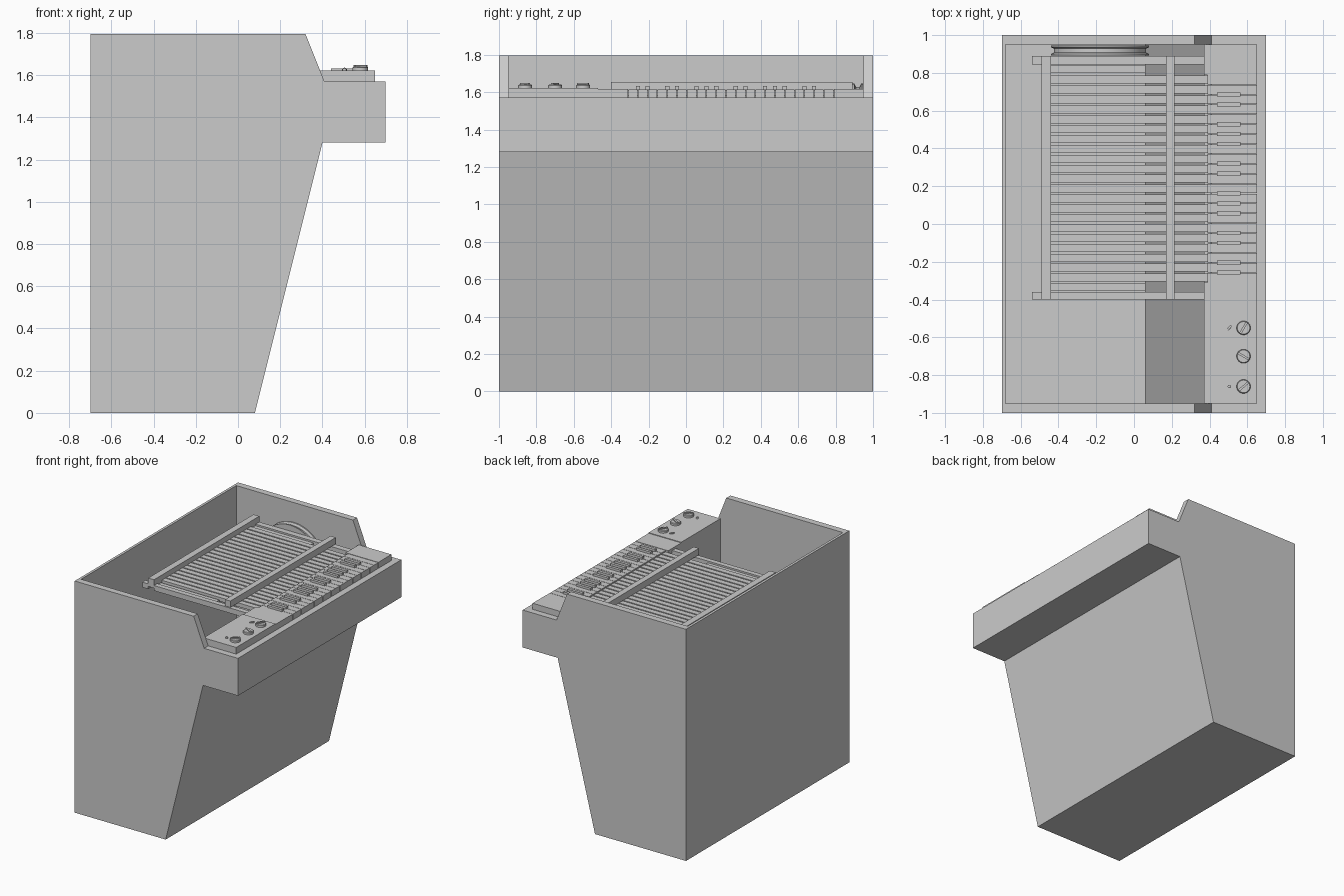
import bpy, bmesh, math
from mathutils import Matrix

if "Cube" in bpy.data.objects:
    bpy.data.objects.remove(bpy.data.objects["Cube"])


def finish(name, bm):
    bmesh.ops.recalc_face_normals(bm, faces=bm.faces)
    me = bpy.data.meshes.new(name)
    bm.to_mesh(me)
    bm.free()
    ob = bpy.data.objects.new(name, me)
    bpy.context.collection.objects.link(ob)
    return ob


def prism(name, profile, y0, y1):
    """Extrude an (x, z) profile along y."""
    bm = bmesh.new()
    face = bm.faces.new([bm.verts.new((x, y0, z)) for x, z in profile])
    ext = bmesh.ops.extrude_face_region(bm, geom=[face])["geom"]
    vs = [v for v in ext if isinstance(v, bmesh.types.BMVert)]
    bmesh.ops.translate(bm, verts=vs, vec=(0, y1 - y0, 0))
    return finish(name, bm)


def box(name, x0, x1, y0, y1, z0, z1):
    return prism(name, [(x0, z0), (x1, z0), (x1, z1), (x0, z1)], y0, y1)


def lathe(name, profile, matrix, steps=48):
    """Spin a (radius, height) profile around local z, then place it."""
    bm = bmesh.new()
    vs = [bm.verts.new((r, 0, h)) for r, h in profile]
    es = [bm.edges.new(p) for p in zip(vs, vs[1:])]
    bmesh.ops.spin(bm, geom=vs + es, cent=(0, 0, 0), axis=(0, 0, 1),
                   angle=2 * math.pi, steps=steps, use_duplicate=False)
    bmesh.ops.remove_doubles(bm, verts=bm.verts, dist=1e-5)
    bm.transform(matrix)
    ob = finish(name, bm)
    bpy.ops.object.select_all(action='DESELECT')
    bpy.context.view_layer.objects.active = ob
    ob.select_set(True)
    bpy.ops.object.shade_smooth_by_angle(angle=math.radians(30))
    return ob


# Cabinet shell: outer side profile minus an open-topped cavity
cabinet = prism("cabinet", [(-.7, 0), (.08, 0), (.4, 1.28), (.7, 1.28), (.7, 1.57),
                            (.41, 1.57), (.32, 1.795), (-.7, 1.795)], -1, 1)
cavity = prism("cavity_cutter", [(-.68, .02), (.06, .02), (.37, 1.27), (.37, 1.57), (.408, 1.57),
                                 (.45, 1.6), (.45, 1.9), (-.68, 1.9)], -.95, .95)
cavity.hide_render = True
mod = cabinet.modifiers.new("hollow", 'BOOLEAN')
mod.operation = 'DIFFERENCE'
mod.solver = 'EXACT'
mod.object = cavity
bpy.context.view_layer.objects.active = cabinet
bpy.ops.object.modifier_apply(modifier=mod.name)
bpy.data.objects.remove(cavity)

# Rack frame: two long rails, two end bars and rear lugs
box("rear_rail", -.49, -.44, -.40, .89, 1.58, 1.645)
box("front_rail", .17, .215, -.40, .89, 1.605, 1.655)
for tag, y0, y1 in (("low", -.40, -.36), ("high", .845, .89)):
    box("end_bar_" + tag, -.44, .37, y0, y1, 1.56, 1.60)
    box("rear_lug_" + tag, -.54, -.49, y0, y1, 1.56, 1.60)
box("end_slat_low", -.44, .06, -.355, -.315, 1.56, 1.59)
box("end_slat_high", -.44, .06, .80, .84, 1.56, 1.59)

# Slats and white keys, 21 of each (three octaves)
pitch = 1.10 / 21
for i in range(21):
    y = -.31 + i * pitch
    box(f"slat_{i + 1}", -.44, .39, y + .005, y + pitch - .005, 1.575, 1.605)
    box(f"white_key_{i + 1}", .39, .65, y + .0015, y + pitch - .0015, 1.57, 1.615)

# Black keys sit on the joints between white keys
steps = [1, 2, 4, 5, 7, 8, 9, 11, 12, 14, 15, 16, 18, 19]
for n, i in enumerate(steps):
    y = -.31 + i * pitch
    box(f"black_key_{n + 1}", .44, .565, y - .011, y + .011, 1.612, 1.632)

# Control panel and blank cheeks beside the keys
box("control_panel", .37, .65, -.95, -.47, 1.57, 1.622)
box("key_cheek_low", .37, .65, -.47, -.31, 1.57, 1.617)
box("key_cheek_high", .37, .65, .79, .95, 1.57, 1.617)

# Knobs with a raised angled grip
for i, (y, ang) in enumerate([(-.55, 60), (-.70, -30), (-.86, 40)]):
    lathe(f"knob_{i + 1}", [(0, 1.62), (.037, 1.62), (.037, 1.636), (.033, 1.64), (0, 1.64)],
          Matrix.Translation((.58, y, 0)), 32)
    grip = box(f"knob_grip_{i + 1}", -.034, .034, -.006, .006, 1.638, 1.648)
    grip.location = (.58, y, 0)
    grip.rotation_euler.z = math.radians(ang)

# Small indicators behind the outer knobs
lathe("indicator_dot", [(0, 1.62), (.009, 1.62), (.009, 1.632), (0, 1.637)],
      Matrix.Translation((.505, -.86, 0)), 16)
lathe("indicator_leaf", [(0, 1.62), (.018, 1.62), (.018, 1.63), (0, 1.637)],
      Matrix.Translation((.505, -.55, 0)) @ Matrix.Rotation(.9, 4, 'Z')
      @ Matrix.Diagonal((1, .3, 1, 1)), 16)

# Drive wheel: grooved pulley standing beside the rack
lathe("drive_wheel", [(0, -.027), (.26, -.027), (.26, -.018), (.243, -.010), (.243, .010),
                      (.26, .018), (.26, .027), (0, .027)],
      Matrix.Translation((-.18, .918, 1.385)) @ Matrix.Rotation(math.pi / 2, 4, 'X'), 64)
